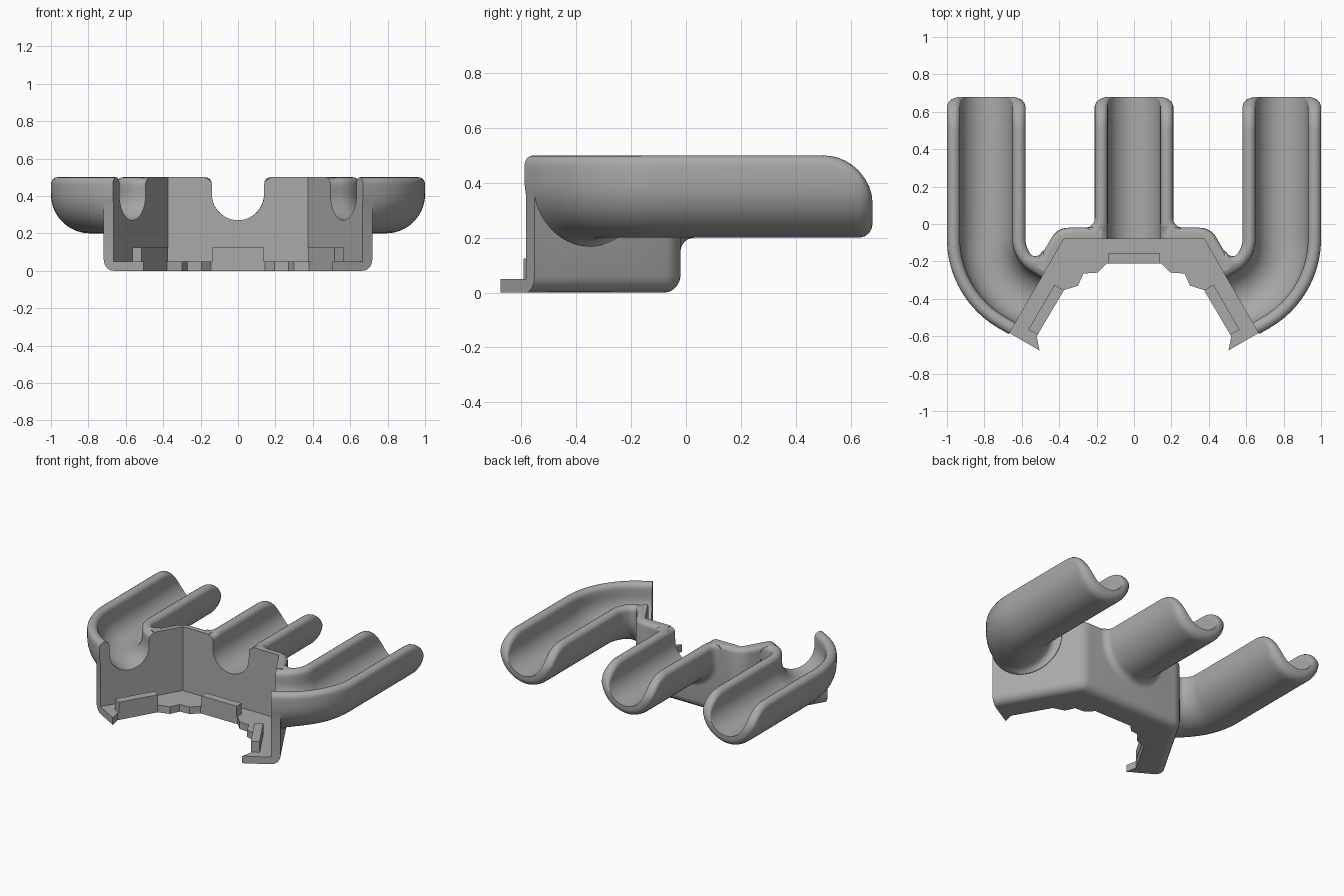
import bpy, bmesh, math
from mathutils import Matrix, Vector

if "Cube" in bpy.data.objects:
    bpy.data.objects.remove(bpy.data.objects["Cube"])

# Plain grey finish
grey = bpy.data.materials.new("grey plastic")
grey.use_nodes = True
grey.diffuse_color = (0.4, 0.4, 0.4, 1)
grey.node_tree.nodes["Principled BSDF"].inputs["Base Color"].default_value = (0.4, 0.4, 0.4, 1)

AXIS, R, HALF = 0.41, 0.175, 0.035      # trough axis height, mid radius, half wall
TOP, BACK = 0.5, 0.68                   # rim height, rear end of the arms
WALL_IN, WALL_OUT = -0.08, -0.02        # rear wall faces
SLOPE = Vector((0.5, -0.866))           # direction of the slanted walls
INWARD = Vector((-0.866, -0.5))         # direction through the slanted walls


def finish(bm, name):
    bmesh.ops.recalc_face_normals(bm, faces=bm.faces[:])
    mesh = bpy.data.meshes.new(name)
    bm.to_mesh(mesh)
    bm.free()
    mesh.materials.append(grey)
    obj = bpy.data.objects.new(name, mesh)
    bpy.context.collection.objects.link(obj)
    return obj


def prism_bm(outline, z0, z1):
    bm = bmesh.new()
    low = [bm.verts.new((x, y, z0)) for x, y in outline]
    high = [bm.verts.new((x, y, z1)) for x, y in outline]
    bm.faces.new(low)
    bm.faces.new(high)
    n = len(low)
    for i in range(n):
        j = (i + 1) % n
        bm.faces.new((low[i], low[j], high[j], high[i]))
    bmesh.ops.recalc_face_normals(bm, faces=bm.faces[:])
    return bm


def combine(obj, other, operation):
    mod = obj.modifiers.new("join", 'BOOLEAN')
    mod.operation, mod.solver, mod.object = operation, 'EXACT', other
    bpy.context.view_layer.update()
    graph = bpy.context.evaluated_depsgraph_get()
    mesh = bpy.data.meshes.new_from_object(obj.evaluated_get(graph))
    obj.modifiers.clear()
    obj.data = mesh
    bpy.data.objects.remove(other)


def section(d_end, d_wall, inner_side, samples=28):
    """Round-lipped U section as (sideways, height) pairs."""
    top, out = TOP, HALF
    if d_end < 0.18:                     # rim sweeps down towards the rear end
        top = 0.32 + math.sqrt(max(0, 0.18 ** 2 - (0.18 - d_end) ** 2))
    if d_end < 0.05:                     # rounded outer edge of the rear end
        out -= 0.05 - math.sqrt(max(0, 0.05 ** 2 - (0.05 - d_end) ** 2))
    base = top - HALF
    if base > AXIS:
        half_len = R * math.pi / 2 + base - AXIS
    else:
        half_len = R * math.acos((AXIS - base) / R)
    reach, size = (0.13, 0.06) if inner_side else (0.05, 0.05)
    k = min(1, max(0, 1 - d_wall / reach))
    flare = size * (1 - math.sqrt(1 - k * k))
    mids = []
    for i in range(samples + 1):
        s = half_len * (2 * i / samples - 1)
        a = max(-math.pi / 2, min(math.pi / 2, s / R))
        n = Vector((math.sin(a), -math.cos(a)))
        p = Vector((0, AXIS)) + n * R
        p.y += max(0, abs(s) - R * math.pi / 2)
        w = (1 + inner_side * p.x / R) / 2 if inner_side else 1
        mids.append((p, n, out + flare * w))

    def cap(item, side):
        p, n, o = item
        t = Vector((-n.y, n.x)) * side
        c, h = p + n * (o - HALF) / 2, (o + HALF) / 2
        return [c + n * h * math.cos(b * math.pi / 8) + t * HALF * math.sin(b * math.pi / 8)
                for b in range(1, 8)]

    inner = [p - n * HALF for p, n, o in mids]
    outer = [p + n * o for p, n, o in mids]
    return inner + cap(mids[-1], 1)[::-1] + outer[::-1] + cap(mids[0], -1)


def trough(name, path, wall_at, inner_side, flip=1):
    """Sweep the U section along (point, heading, distance) stations."""
    bm = bmesh.new()
    rings = []
    for p, head, dist in path:
        side = Vector((-head.y, head.x))
        rings.append([bm.verts.new((flip * (p.x + side.x * u), p.y + side.y * u, z))
                      for u, z in section(dist, wall_at - dist, inner_side)])
    for a, b in zip(rings, rings[1:]):
        for i in range(len(a)):
            j = (i + 1) % len(a)
            bm.faces.new((a[i], a[j], b[j], b[i]))
    bm.faces.new(rings[0])
    bm.faces.new(rings[-1])
    return finish(bm, name)


def notch(centre, direction):
    """U-shaped cutter through a wall."""
    pts = [(R * math.sin(a), AXIS - R * math.cos(a))
           for a in [math.pi * (i / 28 - 0.5) for i in range(29)]]
    bm = prism_bm(pts + [(R, 0.8), (-R, 0.8)], -0.1, 0.1)
    d = Vector((direction.x, direction.y, 0))
    s = Vector((-d.y, d.x, 0))
    m = Matrix(((s.x, 0, d.x, centre.x), (s.y, 0, d.y, centre.y), (0, 1, 0, 0), (0, 0, 0, 1)))
    bm.transform(m)
    return finish(bm, "notch_cutter")


# Bracket block: outer walls plus the stepped front edge of the floor
corner = Vector((0.375, WALL_IN))
half = [(0.41, WALL_OUT), (0.718, -0.553), (0.505, -0.676), (0.52, -0.60), (0.38, -0.355),
        (0.30, -0.33), (0.27, -0.265), (0.195, -0.26), (0.145, -0.21)]
bm = prism_bm(half + [(-x, y) for x, y in reversed(half)], 0, TOP)


def outer_face(f):
    return abs(f.normal.z) < 0.1 and f.normal.y > 0.3


def level(e, z):
    return all(abs(v.co.z - z) < 0.001 for v in e.verts)


edges = [e for e in bm.edges if (level(e, 0) and any(outer_face(f) for f in e.link_faces))
         or all(outer_face(f) for f in e.link_faces)]
bmesh.ops.bevel(bm, geom=edges, offset=0.06, segments=6, profile=0.5, affect='EDGES')
bm.normal_update()
edges = [e for e in bm.edges if level(e, TOP) and
         any(outer_face(f) or (abs(f.normal.x) > 0.4 and f.normal.y < -0.8 and
             max(abs(v.co.x) for v in f.verts) > 0.6) for f in e.link_faces)]
bmesh.ops.bevel(bm, geom=edges, offset=0.03, segments=4, profile=0.5, affect='EDGES')
bracket = finish(bm, "bracket_with_arms")

# Stations of the middle arm and of the curved side arm
dists = [0.18 * (1 - math.cos(i * math.pi / 20)) for i in range(11)]
dists = [0, 0.003, 0.012, 0.028, 0.05] + [d for d in dists if d > 0.055]
straight = [(BACK - d, d) for d in dists]
south = Vector((0, -1))
wall_d = BACK - WALL_OUT
middle = [(Vector((0, y)), south, d) for y, d in straight]
for d in [wall_d - 0.05 * (1 - i / 6) ** 2 for i in range(7)] + [wall_d + 0.11]:
    middle.append((Vector((0, BACK - d)), south, d))

BEND, STEPS = 0.34, 20
pivot = Vector((0.45, -0.08))
side_path = [(Vector((pivot.x + BEND, y)), south, d) for y, d in straight]
start = BACK - pivot.y
for i in range(STEPS + 1):
    a = math.radians(60) * i / STEPS
    p = pivot + Vector((math.cos(a), -math.sin(a))) * BEND
    side_path.append((p, Vector((-math.sin(a), -math.cos(a))), start + BEND * a))
arc_end, heading, side_wall = side_path[-1]
side_path.append((arc_end + INWARD * 0.115, heading, side_wall + 0.115))

# Notch the walls, then join the arms
combine(bracket, notch(Vector((0, -0.05)), south), 'DIFFERENCE')
for sx in (1, -1):
    c = arc_end + INWARD * 0.03
    combine(bracket, notch(Vector((sx * c.x, c.y)), Vector((sx * INWARD.x, INWARD.y))), 'DIFFERENCE')
combine(bracket, trough("middle_arm", middle, wall_d, 0), 'UNION')
for sx, name in ((1, "left_arm"), (-1, "right_arm")):
    combine(bracket, trough(name, side_path, side_wall, -1, sx), 'UNION')

# Hollow out the space above the floor
far = corner + SLOPE * 0.8
room = [corner, far, (far.x, -1), (-far.x, -1), (-far.x, far.y), (-corner.x, corner.y)]
combine(bracket, finish(prism_bm([tuple(p) for p in room], 0.05, 0.9), "room_cutter"), 'DIFFERENCE')

# Raised stops on the floor
finish(prism_bm([(-0.137, -0.21), (0.137, -0.21), (0.137, -0.155), (-0.137, -0.155)],
                0.05, 0.125), "middle_stop")
stop = [(0.565, -0.565), (0.425, -0.325), (0.375, -0.355), (0.515, -0.592)]
for sx, name in ((1, "left_stop"), (-1, "right_stop")):
    finish(prism_bm([(sx * x, y) for x, y in stop], 0.05, 0.125), name)

# Smooth curves, crisp edges
bpy.ops.object.select_all(action='DESELECT')
bracket.select_set(True)
bpy.context.view_layer.objects.active = bracket
bpy.ops.object.shade_smooth_by_angle(angle=math.radians(35))
